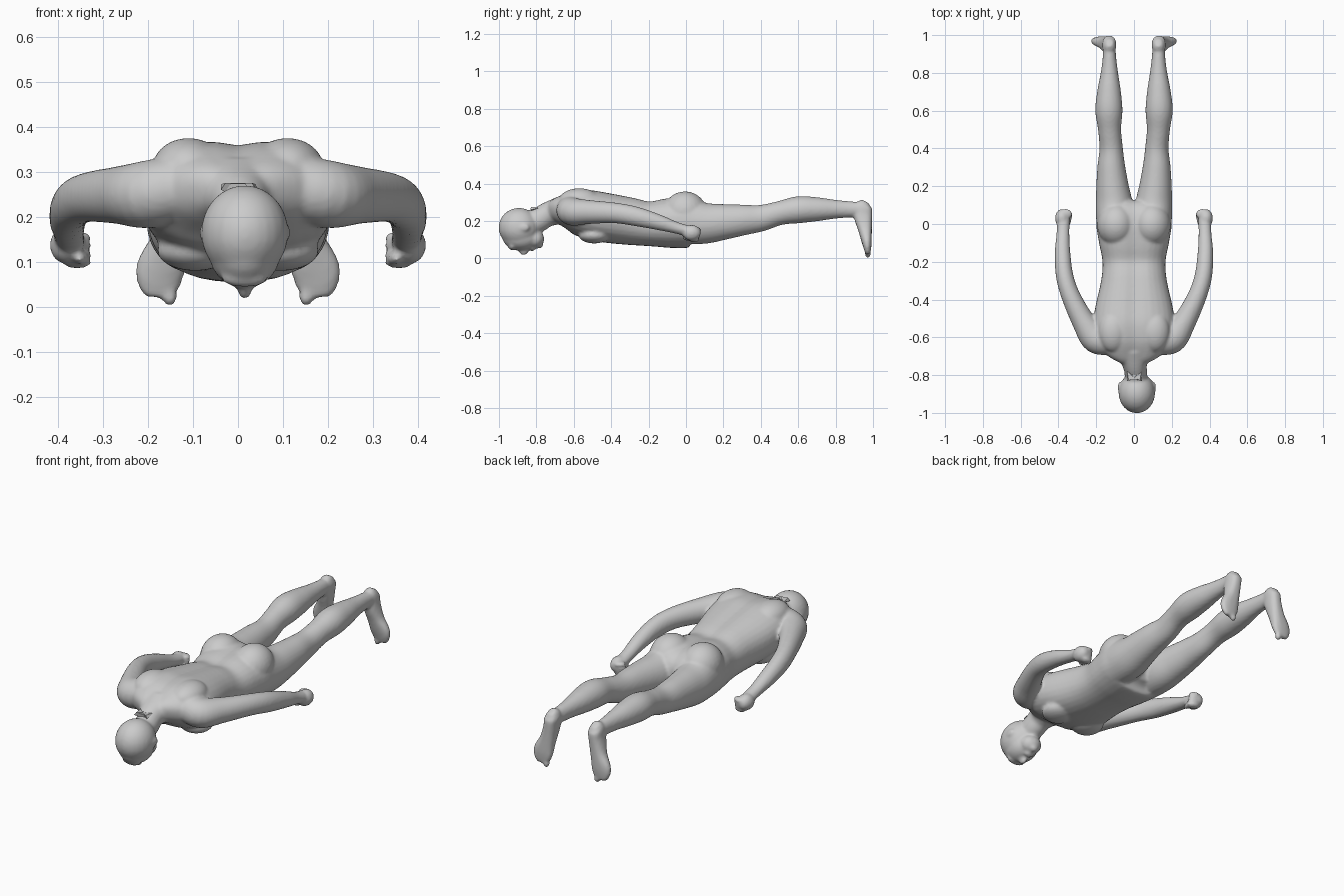
import bpy, bmesh, math
from mathutils import Vector, Matrix

body = bmesh.new()
SEG = 32


def spline(pts, steps=5):
    # Catmull-Rom interpolation of stations of any dimension
    out = []
    for i in range(len(pts) - 1):
        p0, p1 = pts[max(i - 1, 0)], pts[i]
        p2, p3 = pts[i + 1], pts[min(i + 2, len(pts) - 1)]
        for s in range(steps):
            t = s / steps
            out.append([0.5 * (2 * b + (c - a) * t + (2 * a - 5 * b + 4 * c - d) * t * t
                               + (3 * b - a - 3 * c + d) * t ** 3)
                        for a, b, c, d in zip(p0, p1, p2, p3)])
    out.append(list(pts[-1]))
    return out


def loft(stations, up=(0, 0, 1), power=2.0, side=1, groove=0.0):
    # stations: x, y, z, half width, half height; side=-1 mirrors
    st = spline(stations)
    up = Vector(up)
    rings = []
    for i, s in enumerate(st):
        a, b = st[max(i - 1, 0)], st[min(i + 1, len(st) - 1)]
        tan = (Vector(b[:3]) - Vector(a[:3])).normalized()
        wid = tan.cross(up).normalized()
        hgt = wid.cross(tan)
        ring = []
        for k in range(SEG):
            ang = 2 * math.pi * k / SEG
            c, n = math.cos(ang), math.sin(ang)
            u = math.copysign(abs(c) ** (2 / power), c) * s[3]
            v = math.copysign(abs(n) ** (2 / power), n) * s[4]
            if n > 0:
                v -= groove * math.exp(-(u / 0.045) ** 2)
            co = Vector(s[:3]) + wid * u + hgt * v
            ring.append(body.verts.new((co.x * side, co.y, co.z)))
        rings.append(ring)
    for r, q in zip(rings, rings[1:]):
        for k in range(SEG):
            j = (k + 1) % SEG
            body.faces.new((r[k], r[j], q[j], q[k]))
    body.faces.new(rings[0])
    body.faces.new(rings[-1])


def blob(c, r, side=1, tilt=0.0):
    m = (Matrix.Translation((c[0] * side, c[1], c[2]))
         @ Matrix.Rotation(tilt * side, 4, 'Z') @ Matrix.Diagonal((*r, 1)))
    bmesh.ops.create_uvsphere(body, u_segments=24, v_segments=16, radius=1, matrix=m)


# torso: y, half width, bottom z, top z
torso = [(-.735, .07, .20, .30), (-.69, .15, .185, .332), (-.62, .205, .15, .366),
         (-.55, .215, .115, .375), (-.45, .207, .088, .36), (-.3, .174, .072, .333),
         (-.2, .167, .066, .312), (-.1, .185, .057, .328), (0, .2, .055, .335),
         (.06, .185, .062, .31), (.1, .10, .10, .23)]
loft([(0, y, (b + t) / 2, w, (t - b) / 2) for y, w, b, t in torso], power=2.3, groove=.014)

# neck
loft([(.012, -.86, .175, .06, .065), (.01, -.79, .205, .06, .065),
      (.004, -.74, .235, .068, .065), (0, -.66, .26, .12, .075)])

# head, face down: skull, face, jaw, nose, brow, lips, chin
hx = .015
blob((hx, -.893, .165), (.097, .109, .105))
blob((hx, -.882, .115), (.078, .1, .073))
blob((hx, -.81, .105), (.058, .052, .05))
blob((hx, -.868, .042), (.016, .026, .026))
blob((hx, -.93, .062), (.052, .02, .018))
blob((hx, -.822, .055), (.028, .018, .016))
blob((hx, -.785, .075), (.026, .022, .022))
for s in (1, -1):
    blob((hx + s * .091, -.865, .165), (.01, .03, .02))

leg = [(.103, 0, .2, .096, .125), (.105, .1, .188, .098, .11), (.114, .2, .195, .086, .096),
       (.12, .3, .205, .074, .083), (.121, .4, .215, .062, .071), (.129, .5, .242, .061, .064),
       (.133, .6, .26, .072, .072), (.132, .7, .263, .063, .064), (.13, .8, .263, .046, .05),
       (.13, .88, .262, .036, .043), (.132, .955, .262, .033, .038)]
foot = [(.13, .962, .303, .018, .022), (.13, .95, .277, .035, .046), (.135, .947, .225, .036, .049),
        (.151, .958, .15, .041, .036), (.172, .967, .085, .054, .026), (.174, .971, .045, .046, .018),
        (.172, .972, .025, .03, .012)]
arm = [(.12, -.62, .27, .07, .07), (.2, -.605, .25, .08, .075), (.265, -.52, .248, .062, .064),
       (.335, -.38, .243, .05, .055), (.368, -.27, .225, .046, .052), (.378, -.15, .194, .041, .042),
       (.376, -.05, .163, .034, .031), (.374, .02, .145, .034, .03)]

for s in (1, -1):
    # legs and buttocks
    loft(leg, side=s)
    blob((.094, -.005, .25), (.101, .115, .108), s)
    # feet and toes
    loft(foot, up=(0, 1, 0), power=2.4, side=s)
    for i in range(5):
        r = .02 - .0018 * i
        blob((.151 + .016 * i, .972, .025 + .012 * i), (r * .8, r * .8, r * 1.25), s)
    # arms, shoulder blades, chest
    loft(arm, side=s)
    blob((.11, -.57, .31), (.08, .11, .065), s)
    blob((.095, -.49, .125), (.085, .085, .045), s)
    # half closed hands
    blob((.381, .03, .137), (.037, .05, .042), s)
    for i in range(4):
        blob((.357, .057 - .004 * i, .155 - .019 * i), (.032, .024, .0125), s, .3)
    blob((.347, .02, .108), (.016, .04, .015), s, .2)

bmesh.ops.recalc_face_normals(body, faces=body.faces)
me = bpy.data.meshes.new("body")
body.to_mesh(me)
body.free()
ob = bpy.data.objects.new("body", me)
bpy.context.collection.objects.link(ob)

# fuse all parts into one skin and soften the joints
rm = ob.modifiers.new("fuse", 'REMESH')
rm.mode = 'VOXEL'
rm.voxel_size = .008
rm.use_smooth_shade = True
sm = ob.modifiers.new("soften", 'SMOOTH')
sm.factor = .5
sm.iterations = 5

# ragged hair tuft at the nape
hair = bmesh.new()
for x, y, ang, ln in ((0, -.795, 0, .06), (-.025, -.8, .5, .045), (.028, -.8, -.5, .045)):
    m = (Matrix.Translation((x, y, .268)) @ Matrix.Rotation(ang, 4, 'Z')
         @ Matrix.Rotation(math.radians(-80), 4, 'X') @ Matrix.Diagonal((1, .5, 1, 1)))
    bmesh.ops.create_cone(hair, cap_ends=True, segments=5, radius1=.028, radius2=.002,
                          depth=ln, matrix=m)
hm = bpy.data.meshes.new("hair_tuft")
hair.to_mesh(hm)
hair.free()
bpy.context.collection.objects.link(bpy.data.objects.new("hair_tuft", hm))
